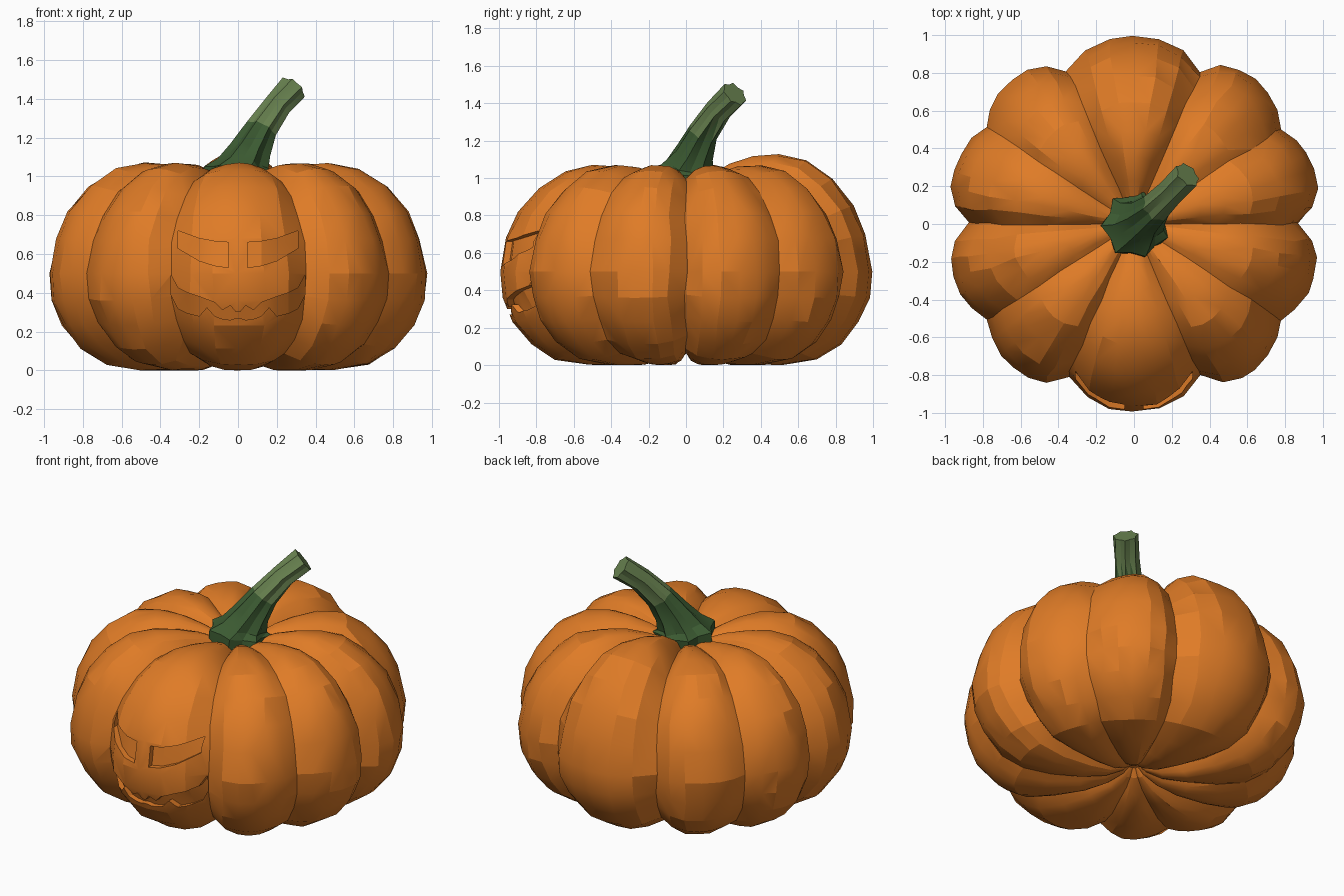
import bpy, bmesh, math, random
from mathutils import Vector

random.seed(4)
cube = bpy.data.objects.get("Cube")
if cube:
    bpy.data.objects.remove(cube)


def material(name, color):
    m = bpy.data.materials.new(name)
    m.use_nodes = True
    m.diffuse_color = (*color, 1)
    m.node_tree.nodes["Principled BSDF"].inputs["Base Color"].default_value = (*color, 1)
    return m


orange = material("pumpkin_orange", (0.74, 0.2, 0.02))
dark_green = material("dark_stem_green", (0.045, 0.105, 0.032))
light_green = material("light_stem_green", (0.14, 0.225, 0.08))


def loft(name, rings, mats=(), triangulate=False):
    """Closed skin over a list of point rings."""
    bm = bmesh.new()
    loops = [[bm.verts.new(p) for p in ring] for ring in rings]
    n = len(loops[0])
    for a, b in zip(loops, loops[1:]):
        for i in range(n):
            j = (i + 1) % n
            bm.faces.new((a[i], a[j], b[j], b[i]))
    bm.faces.new(loops[0])
    bm.faces.new(loops[-1])
    if triangulate:
        bmesh.ops.triangulate(bm, faces=bm.faces[:])
    bmesh.ops.recalc_face_normals(bm, faces=bm.faces[:])
    mesh = bpy.data.meshes.new(name)
    bm.to_mesh(mesh)
    bm.free()
    obj = bpy.data.objects.new(name, mesh)
    bpy.context.collection.objects.link(obj)
    for m in mats:
        mesh.materials.append(m)
    return obj


def activate(obj):
    bpy.ops.object.select_all(action='DESELECT')
    obj.select_set(True)
    bpy.context.view_layer.objects.active = obj


# Body: ten lobes between grooves, each following the same ridge profile
ridge = [(0.03, 0.97), (0.13, 0.99), (0.23, 1.03), (0.36, 1.06), (0.5, 1.07),
         (0.65, 1.04), (0.79, 0.95), (0.9, 0.82), (0.965, 0.68), (1, 0.5),
         (0.985, 0.36), (0.93, 0.23), (0.83, 0.11), (0.7, 0.03), (0.52, 0),
         (0.32, 0), (0.17, 0.03), (0.07, 0.08), (0.03, 0.12)]
quarter = [(0, 0.87), (33, 0.93), (66.5, 0.88)]
half = quarter + [(180 - a, s) for a, s in reversed(quarter[1:])]
grooves = half + [(a + 180, s) for a, s in half] + [(360, quarter[0][1])]
COLUMNS = 6
MID = 0.5

columns = []
for (a0, s0), (a1, s1) in zip(grooves, grooves[1:]):
    for k in range(COLUMNS):
        t = k / COLUMNS
        groove = s0 + (s1 - s0) * t
        bump = 1 - abs(2 * t - 1) ** 2.4
        is_back = a0 < 90 < a1
        columns.append((math.radians(a0 + (a1 - a0) * t),
                        groove + (1 - groove) * bump,
                        1 + 0.11 * bump * is_back))

rings = []
for r, z in ridge:
    blend = min(1, r / 0.3)
    ring = []
    for angle, scale, lift in columns:
        s = 1 + (scale - 1 + random.uniform(-0.009, 0.005)) * blend
        a = angle + random.uniform(-0.012, 0.012) * blend
        h = (z - MID) * s
        if h > 0:
            h *= 1 + (lift - 1) * blend
        ring.append((r * s * math.cos(a), r * s * math.sin(a), max(0, MID + h)))
    rings.append(ring)
body = loft("pumpkin_body", rings, [orange], triangulate=True)

# Carved face: shallow cutters that follow the front surface
# Each column is x, lower edge, upper edge
eye = [(0.05, 0.53, 0.66), (0.12, 0.54, 0.665), (0.2, 0.565, 0.68), (0.31, 0.63, 0.72)]
grin = [(0.01, 0.27, 0.3), (0.04, 0.26, 0.335), (0.08, 0.265, 0.31),
        (0.12, 0.28, 0.35), (0.16, 0.325, 0.365), (0.2, 0.28, 0.38),
        (0.26, 0.295, 0.4), (0.31, 0.32, 0.425), (0.345, 0.39, 0.49)]


def mirrored(cols):
    return [(-x, lo, hi) for x, lo, hi in reversed(cols)]


bpy.context.view_layer.update()


def floor_y(x, z, depth=0.035):
    hit, point, _, _ = body.ray_cast((x, -2, z), (0, 1, 0))
    return (point.y if hit else -0.9) + depth


cutters = []
for name, cols in (("left_eye", eye), ("right_eye", mirrored(eye)),
                   ("mouth", mirrored(grin) + grin)):
    sections = [[(x, -1.2, lo), (x, -1.2, hi),
                 (x, floor_y(x, hi), hi), (x, floor_y(x, lo), lo)]
                for x, lo, hi in cols]
    cutters.append(loft(name + "_cutter", sections, [orange], triangulate=True))

activate(body)
for cutter in cutters:
    cutter.hide_render = True
    mod = body.modifiers.new("carve", 'BOOLEAN')
    mod.operation = 'DIFFERENCE'
    mod.solver = 'EXACT'
    mod.object = cutter
    bpy.ops.object.modifier_apply(modifier=mod.name)
    bpy.data.objects.remove(cutter)
bpy.ops.object.shade_smooth_by_angle(angle=math.radians(18))

# Stem: ridged sections leaning to the back left, flared at the base
path = [((0.01, -0.01, 0.94), 0.17), ((0.01, 0, 1.03), 0.175), ((0.03, 0.01, 1.06), 0.135),
        ((0.065, 0.04, 1.13), 0.1), ((0.12, 0.09, 1.24), 0.08),
        ((0.2, 0.17, 1.36), 0.07), ((0.285, 0.26, 1.45), 0.073)]
SIDES = 14
up = Vector((0, 0, 1))
lean = Vector((0.6, 0.57, 0.62)).normalized()
sections = []
for i, (centre, radius) in enumerate(path):
    axis = up.lerp(lean, i / (len(path) - 1)).normalized()
    turn = up.rotation_difference(axis)
    section = []
    for k in range(SIDES):
        a = math.tau * k / SIDES + i * 0.06
        r = radius * (1.06 if k % 2 else 0.86) * random.uniform(0.95, 1.05)
        section.append(Vector(centre) + turn @ Vector((r * math.cos(a), r * math.sin(a), 0)))
    sections.append(section)
stem = loft("stem", sections, [dark_green, light_green], triangulate=True)
for face in stem.data.polygons:
    face.material_index = int(face.center.z > 1.25)
activate(stem)
bpy.ops.object.shade_smooth_by_angle(angle=math.radians(18))
